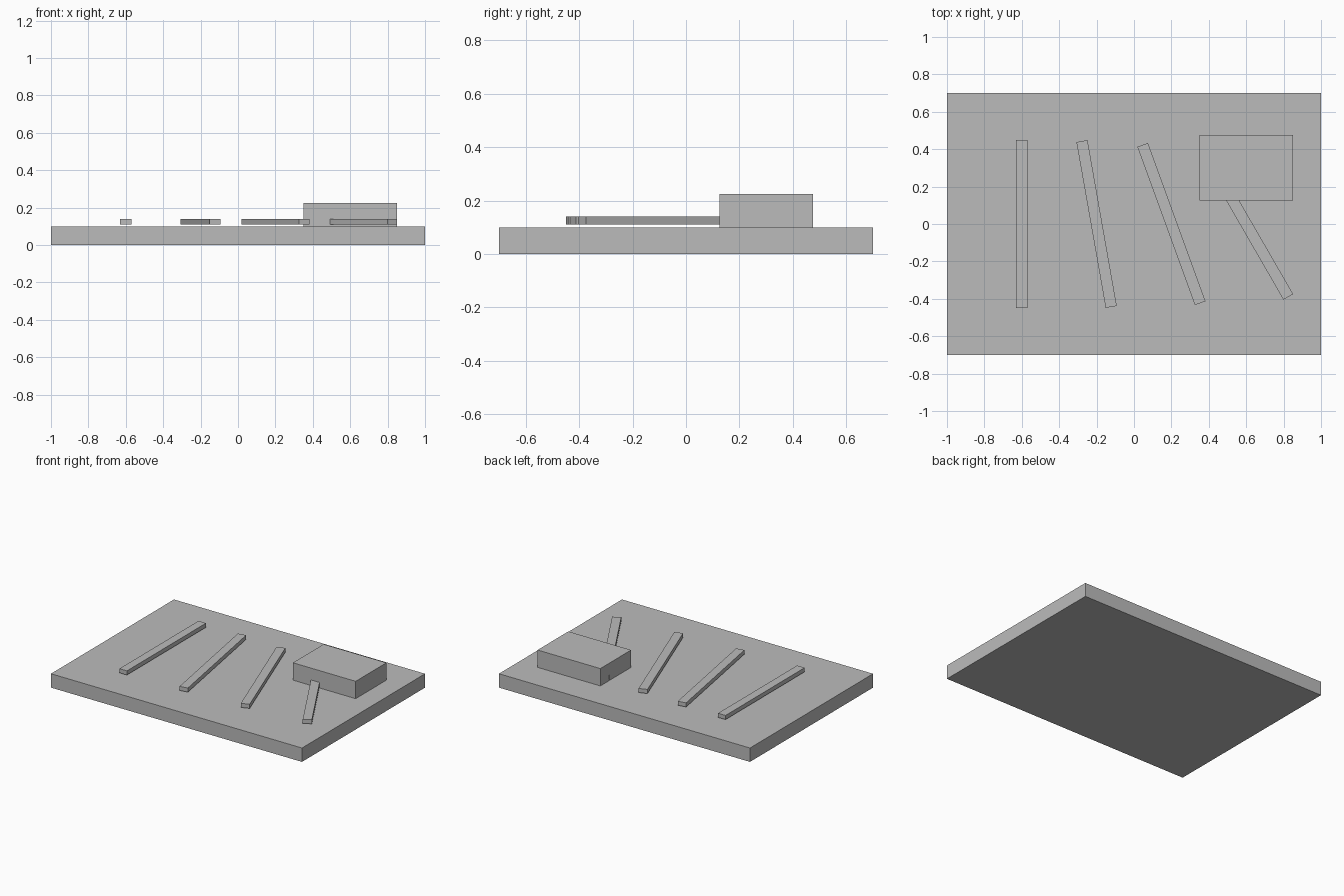
import bpy
import math

cube = bpy.data.objects.get("Cube")
if cube:
    bpy.data.objects.remove(cube, do_unlink=True)

GREY = (0.5, 0.5, 0.5, 1)
grey = bpy.data.materials.new("plain_grey")
grey.use_nodes = True
grey.diffuse_color = GREY
grey.node_tree.nodes["Principled BSDF"].inputs["Base Color"].default_value = GREY


def block(name, size, centre, turn=0):
    """Add a box of the given size, turned about the vertical axis in degrees."""
    bpy.ops.mesh.primitive_cube_add(size=1, location=centre,
                                    rotation=(0, 0, math.radians(turn)))
    obj = bpy.context.object
    obj.name = name
    obj.scale = size
    bpy.ops.object.transform_apply(location=False, rotation=False, scale=True)
    obj.data.materials.append(grey)
    return obj


# Base slab
block("base_plate", (2, 1.4, 0.1), (0, 0, 0.05))

# Four bars, each turned a little further than the last
for i in range(4):
    block(f"bar_{i + 1}", (0.06, 0.9, 0.03), (-0.6 + 0.4 * i, 0, 0.125), 10 * i)

# Raised block over the end of the last bar
block("raised_block", (0.5, 0.35, 0.125), (0.6, 0.3, 0.1625))
